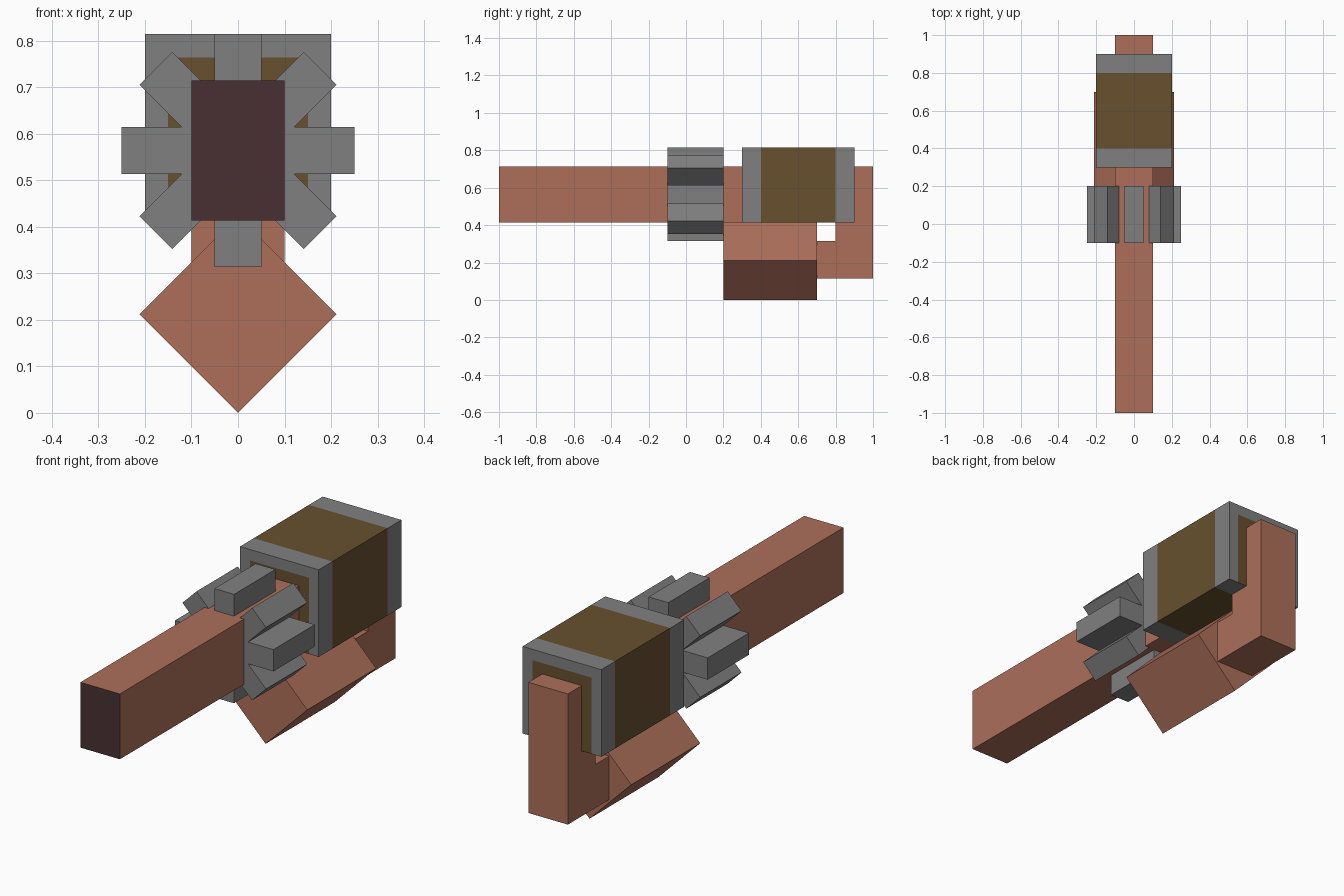
import bpy, bmesh, math
from mathutils import Matrix, Vector

cube = bpy.data.objects.get("Cube")
if cube:
    bpy.data.objects.remove(cube, do_unlink=True)


def srgb(h):
    def lin(c):
        return c / 12.92 if c <= 0.04045 else ((c + 0.055) / 1.055) ** 2.4
    return [lin(int(h[i:i + 2], 16) / 255) for i in (0, 2, 4)] + [1.0]


def material(name, h):
    m = bpy.data.materials.new(name)
    m.use_nodes = True
    m.diffuse_color = srgb(h)
    m.node_tree.nodes["Principled BSDF"].inputs["Base Color"].default_value = srgb(h)
    return m


WOOD = material("reddish wood", "AD6F5A")
GREY = material("grey metal", "808080")
BROWN = material("dark brown", "67502F")
DARK = material("dark bore", "483033")


def finish(bm, name, mats):
    bmesh.ops.recalc_face_normals(bm, faces=bm.faces)
    mesh = bpy.data.meshes.new(name)
    bm.to_mesh(mesh)
    bm.free()
    for m in mats:
        mesh.materials.append(m)
    obj = bpy.data.objects.new(name, mesh)
    bpy.context.collection.objects.link(obj)
    return obj


def box_mesh(size, center, angle=0.0):
    """Box turned about the y axis through its own centre."""
    bm = bmesh.new()
    mat = (Matrix.Translation(center) @ Matrix.Rotation(angle, 4, 'Y')
           @ Matrix.Diagonal((*size, 1)))
    bmesh.ops.create_cube(bm, size=1, matrix=mat)
    return bm


# Barrel with a dark front face
bm = box_mesh((0.2, 1.3, 0.3), (0, -0.35, 0.564))
bm.normal_update()
for f in bm.faces:
    f.material_index = 1 if f.normal.y < -0.9 else 0
finish(bm, "barrel", [WOOD, DARK])

# Star of four crossed bars around the barrel
for i in range(4):
    bm = box_mesh((0.1, 0.3, 0.5), (0, 0.05, 0.564), i * math.pi / 4)
    finish(bm, f"star_bar_{i + 1}", [GREY])

# Casing: brown middle band, grey ends with a brown arch on each end face
bm = box_mesh((0.4, 0.6, 0.4), (0, 0.6, 0.614))
cuts = [((0, 0.4, 0), (0, 1, 0)), ((0, 0.8, 0), (0, 1, 0)),
        ((-0.15, 0, 0), (1, 0, 0)), ((0.15, 0, 0), (1, 0, 0)),
        ((0, 0, 0.764), (0, 0, 1))]
for co, no in cuts:
    bmesh.ops.bisect_plane(bm, geom=bm.verts[:] + bm.edges[:] + bm.faces[:],
                           plane_co=co, plane_no=no)
bm.normal_update()
for f in bm.faces:
    c = f.calc_center_median()
    band = 0.4 < c.y < 0.8
    arch = abs(f.normal.y) > 0.9 and abs(c.x) < 0.15 and c.z < 0.764
    f.material_index = 1 if band or arch else 0
finish(bm, "casing", [GREY, BROWN])

# Diamond-shaped block below
finish(box_mesh((0.3, 0.5, 0.3), (0, 0.45, 0.2121), math.pi / 4),
       "diamond_block", [WOOD])

# L-shaped rear post, side profile in y and z
profile = [(0.7, 0.114), (1, 0.114), (1, 0.714), (0.8, 0.714), (0.8, 0.314), (0.7, 0.314)]
bm = bmesh.new()
face = bm.faces.new([bm.verts.new((-0.1, y, z)) for y, z in profile])
ext = bmesh.ops.extrude_face_region(bm, geom=[face])
bmesh.ops.translate(bm, vec=Vector((0.2, 0, 0)),
                    verts=[v for v in ext["geom"] if isinstance(v, bmesh.types.BMVert)])
finish(bm, "rear_post", [WOOD])
